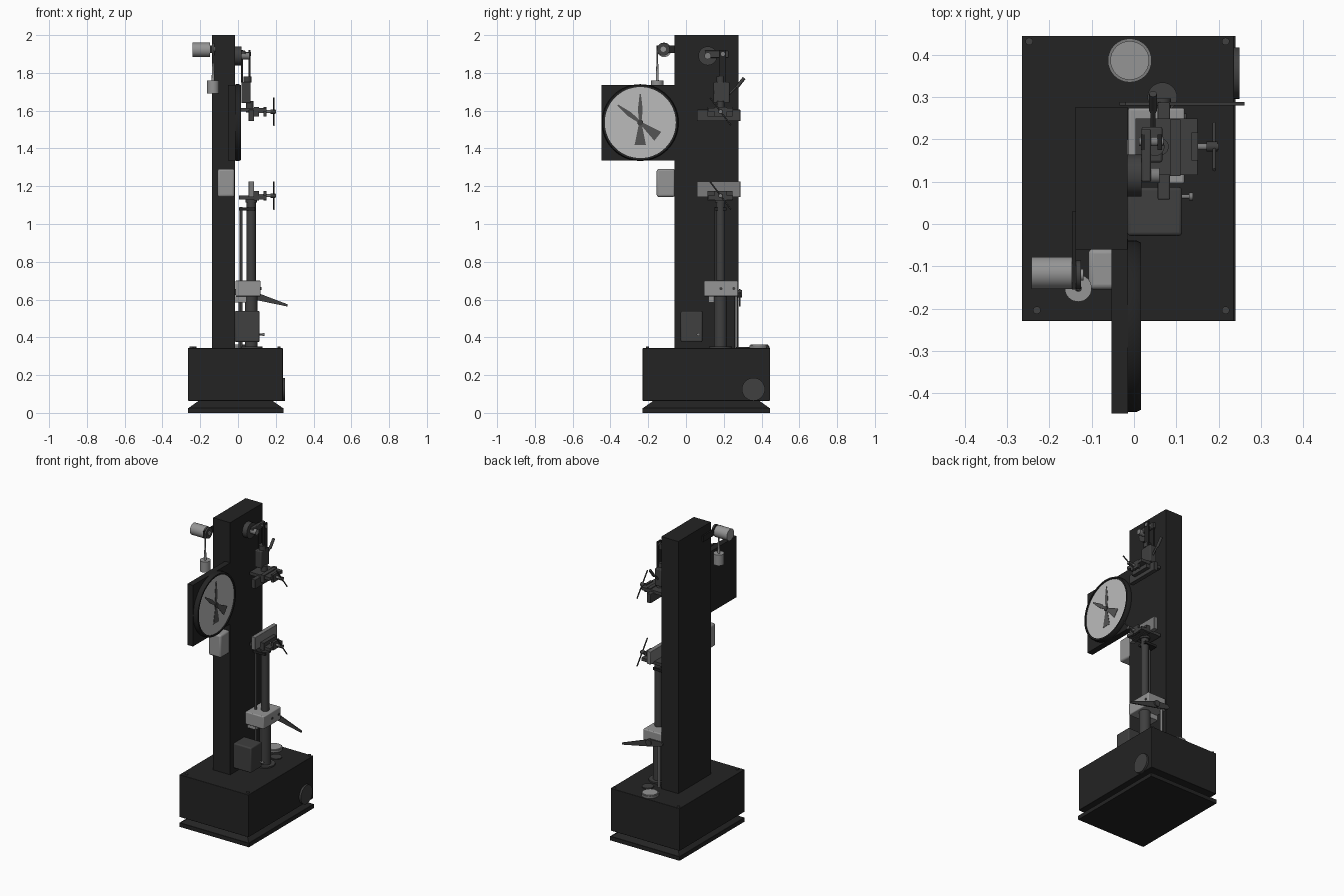
import bpy, bmesh, math
from mathutils import Vector

if "Cube" in bpy.data.objects:
    bpy.data.objects.remove(bpy.data.objects["Cube"])


def mat(name, v):
    m = bpy.data.materials.new(name)
    m.diffuse_color = (v, v, v, 1)
    m.use_nodes = True
    m.node_tree.nodes["Principled BSDF"].inputs["Base Color"].default_value = m.diffuse_color
    return m


BLACK, DARK = mat("black_paint", 0.017), mat("dark_steel", 0.05)
GREY, LIGHT, FACE = mat("grey_metal", 0.2), mat("light_metal", 0.3), mat("dial_white", 0.5)


def finish(name, bm, m, smooth=False, bevel=0):
    bmesh.ops.recalc_face_normals(bm, faces=bm.faces)
    me = bpy.data.meshes.new(name)
    bm.to_mesh(me)
    bm.free()
    o = bpy.data.objects.new(name, me)
    bpy.context.collection.objects.link(o)
    me.materials.append(m)
    if bevel:
        b = o.modifiers.new("bevel", 'BEVEL')
        b.width, b.segments = bevel, 3
    if smooth or bevel:
        bpy.ops.object.select_all(action='DESELECT')
        o.select_set(True)
        bpy.context.view_layer.objects.active = o
        bpy.ops.object.shade_smooth_by_angle(angle=math.radians(35))
    return o


def box(name, x, y, z, m=BLACK, bevel=0):
    bm = bmesh.new()
    bmesh.ops.create_cube(bm, size=1)
    for v in bm.verts:
        v.co = [r[0] + (c + 0.5) * (r[1] - r[0]) for c, r in zip(v.co, (x, y, z))]
    return finish(name, bm, m, bevel=bevel)


def rod(name, a, b, r, m=DARK, r2=None, n=32):
    a, b = Vector(a), Vector(b)
    d = b - a
    bm = bmesh.new()
    bmesh.ops.create_cone(bm, cap_ends=True, segments=n, radius1=r,
                          radius2=r if r2 is None else r2, depth=d.length)
    rot = d.to_track_quat('Z', 'Y').to_matrix()
    for v in bm.verts:
        v.co = rot @ v.co + (a + b) / 2
    return finish(name, bm, m, True)


def prism(name, pts, off, m=DARK):
    # flat polygon extruded by an offset vector
    bm = bmesh.new()
    f = bm.faces.new([bm.verts.new(p) for p in pts])
    g = bmesh.ops.extrude_face_region(bm, geom=[f])
    bmesh.ops.translate(bm, vec=off, verts=[e for e in g["geom"] if isinstance(e, bmesh.types.BMVert)])
    return finish(name, bm, m)


# Base with flared foot
box("foot_plate", (-.265, .24), (-.23, .445), (0, .026))
bm = bmesh.new()
lo, hi = [[bm.verts.new(p) for p in ((x0, y0, z), (x1, y0, z), (x1, y1, z), (x0, y1, z))]
          for x0, x1, y0, y1, z in ((-.262, .237, -.227, .442, .026), (-.205, .18, -.17, .385, .066))]
for i in range(4):
    j = (i + 1) % 4
    bm.faces.new((lo[i], lo[j], hi[j], hi[i]))
bm.faces.new(lo)
bm.faces.new(hi)
finish("foot_taper", bm, BLACK)
box("base", (-.265, .237), (-.23, .445), (.064, .343), BLACK, .003)
for i, (x, y) in enumerate(((-.248, .432), (.217, .432), (-.23, -.204), (.217, -.204))):
    rod(f"base_screw_{i}", (x, y, .34), (x, y, .351), .009, DARK, n=16)
rod("base_side_cap", (.235, .357, .125), (.25, .357, .125), .061)
rod("spirit_level", (-.01, .387, .34), (-.01, .387, .358), .052, GREY)
rod("spirit_level_top", (-.01, .387, .358), (-.01, .387, .362), .046, LIGHT)

# Column
box("column", (-.138, -.015), (-.06, .277), (.34, 2.0))

# Dial
CY, CZ = -.242, 1.537
box("dial_back_plate", (-.053, -.014), (-.448, -.036), (1.335, 1.737))
bm = bmesh.new()
N = 64
prof = ((-.014, .203), (.006, .203), (.016, .198), (.016, .188), (.008, .188), (-.014, .188))
rings = [[bm.verts.new((x, CY + r * math.cos(2 * math.pi * i / N), CZ + r * math.sin(2 * math.pi * i / N)))
          for i in range(N)] for x, r in prof]
for k in range(len(rings)):
    a, b = rings[k], rings[(k + 1) % len(rings)]
    for i in range(N):
        bm.faces.new((a[i], a[(i + 1) % N], b[(i + 1) % N], b[i]))
finish("dial_rim", bm, BLACK, True)
rod("dial_face", (-.012, CY, CZ), (.009, CY, CZ), .189, FACE, n=64)
rod("dial_hub", (.009, CY, CZ), (.017, CY, CZ), .015)


def hand(name, ang, x):
    ca, sa = math.cos(ang), math.sin(ang)
    shape = ((-.003, .152), (-.013, .07), (-.006, 0), (-.03, -.118), (.03, -.118), (.006, 0), (.013, .07), (.003, .152))
    prism(name, [(x, CY + u * ca - v * sa, CZ + u * sa + v * ca) for u, v in shape], (.002, 0, 0), mat("hand_grey", .09))


hand("dial_hand_a", 0, .010)
hand("dial_hand_b", math.radians(52), .013)
box("control_box", (-.108, -.018), (-.155, -.058), (1.143, 1.292), LIGHT, .012)

# Counterweight assembly
box("counterweight_arm", (-.147, -.137), (-.155, .03), (1.905, 1.945))
rod("counterweight_motor", (-.242, -.116, 1.922), (-.147, -.116, 1.922), .038, LIGHT)
rod("pulley", (-.137, -.12, 1.925), (-.125, -.12, 1.925), .034)
rod("pulley_cap", (-.125, -.12, 1.925), (-.12, -.12, 1.925), .014, LIGHT)
rod("weight_cord", (-.132, -.152, 1.755), (-.132, -.152, 1.925), .004, GREY, n=12)
rod("weight_stem", (-.132, -.152, 1.755), (-.132, -.152, 1.85), .008, LIGHT, r2=.005, n=16)
rod("weight", (-.132, -.152, 1.69), (-.132, -.152, 1.76), .032, LIGHT)

# Drive box
box("drive_box", (-.016, .114), (-.028, .087), (.375, .54), DARK, .008)
rod("drive_knob_stem", (.11, .065, .415), (.132, .065, .415), .005, GREY, n=16)
rod("drive_knob", (.13, .065, .415), (.14, .065, .415), .009, GREY, n=16)

# Lower ram, guide rods and crosshead
PX, PY = .07, .183
rod("ram_sleeve", (PX, PY, .34), (PX, PY, .62), .034)
rod("ram_flange", (PX, PY, .34), (PX, PY, .352), .06)
rod("ram_rod", (PX, PY, .6), (PX, PY, 1.14), .024)
rod("ram_collar", (PX, PY, 1.115), (PX, PY, 1.135), .03)
box("crosshead", (-.014, .12), (.095, .275), (.617, .7), LIGHT, .006)
box("crosshead_shoe", (-.016, .045), (.12, .2), (.585, .617), LIGHT)
for i, y in enumerate((.135, .203)):
    rod(f"crosshead_bolt_{i}", (.118, y + .05, .658), (.124, y + .05, .658), .008, DARK, n=12)
rod("guide_rod", (.017, .16, .34), (.017, .16, 1.09), .008, n=16)
rod("rear_guide_rod", (.01, .266, .34), (.01, .266, .65), .008, GREY, n=16)
box("guide_bracket", (.005, .09), (.15, .215), (1.072, 1.088))
rod("rear_post_foot", (.067, .3, .34), (.067, .3, .349), .035)
# Hand lever behind the crosshead
prism("hand_lever", [(.262, .281, .563), (.262, .281, .575), (.06, .281, .652), (-.02, .281, .655),
                     (-.034, .281, .64), (-.02, .281, .625), (.06, .281, .605)], (0, .008, 0))
rod("lever_pivot", (.067, .27, .63), (.067, .297, .63), .02)


# Specimen clamps: jaw plate, yoke, screw and cross handle
def clamp(name, z, zp, mplate, s):
    box(name + "_jaw_plate", (.056, .085), (.058, .288), zp, mplate, .003)
    box(name + "_yoke", (.004, .15), (.116, .25), sorted((z, z - .02 * s)), DARK)
    box(name + "_end_block", (.085, .11), (.113, .247), (z - .025, z + .025), DARK)
    box(name + "_screw_nut", (.136, .152), (.15, .216), (z - .025, z + .025), DARK)
    rod(name + "_screw", (.06, PY, z), (.2, PY, z), .008, GREY, n=16)
    rod(name + "_screw_hub", (.172, PY, z), (.198, PY, z), .012, DARK, n=16)
    rod(name + "_handle", (.19, PY - .055, z + .073), (.19, PY + .055, z - .073), .004, DARK, n=12)


clamp("lower_clamp", 1.15, (1.142, 1.226), GREY, 1)
clamp("upper_clamp", 1.595, (1.545, 1.605), DARK, -1)

# Upper hanging linkage
rod("load_shaft_disc", (-.016, .115, 1.89), (.018, .115, 1.89), .05)
rod("load_shaft", (.018, .115, 1.89), (.06, .115, 1.89), .018, GREY)
box("load_arm", (.018, .04), (.1, .225), (1.88, 1.918), DARK, .004)
rod("arm_pin", (.012, .195, 1.9), (.07, .195, 1.9), .011, GREY, n=16)
for i, x in enumerate((.016, .056)):
    box(f"link_bar_{i}", (x, x + .01), (.175, .212), (1.75, 1.92))
box("link_block", (.018, .067), (.146, .23), (1.64, 1.752), DARK, .005)
rod("link_neck", (.05, PY, 1.75), (.05, PY, 1.78), .022)
rod("link_stem", (.062, PY, 1.59), (.062, PY, 1.65), .02)
rod("release_lever", (.045, .22, 1.68), (.045, .285, 1.745), .006, n=16)
rod("release_grip", (.045, .268, 1.722), (.045, .308, 1.773), .009, n=16)
